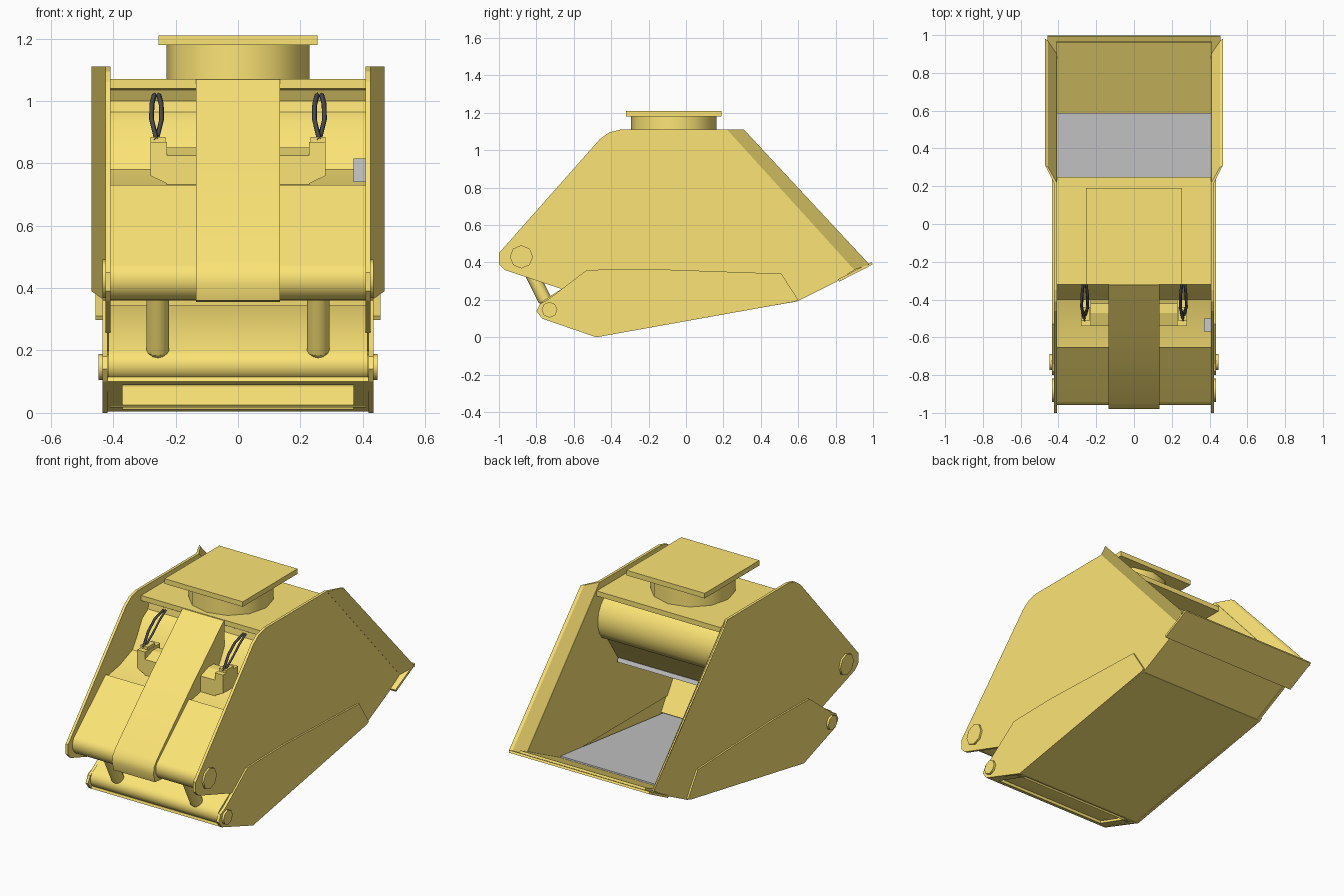
import bpy, bmesh, math
from mathutils import Vector

if "Cube" in bpy.data.objects:
    bpy.data.objects.remove(bpy.data.objects["Cube"])


def material(name, rgb):
    m = bpy.data.materials.new(name)
    m.diffuse_color = (*rgb, 1)
    m.use_nodes = True
    m.node_tree.nodes["Principled BSDF"].inputs["Base Color"].default_value = m.diffuse_color
    return m


YELLOW = material("yellow_paint", (0.98, 0.78, 0.18))
RUBBER = material("hose_rubber", (0.07, 0.07, 0.08))


def finish(name, bm, mat, smooth=None):
    bmesh.ops.recalc_face_normals(bm, faces=bm.faces[:])
    me = bpy.data.meshes.new(name)
    bm.to_mesh(me)
    bm.free()
    ob = bpy.data.objects.new(name, me)
    bpy.context.collection.objects.link(ob)
    if mat:
        me.materials.append(mat)
    if smooth:
        bpy.ops.object.select_all(action='DESELECT')
        ob.select_set(True)
        bpy.context.view_layer.objects.active = ob
        bpy.ops.object.shade_smooth_by_angle(angle=math.radians(smooth))
    return ob


def prism(name, pts, x0, x1, mat=YELLOW, smooth=None):
    """Side (y, z) profile extruded across x."""
    bm = bmesh.new()
    f = bm.faces.new([bm.verts.new((x0, y, z)) for y, z in pts])
    r = bmesh.ops.extrude_face_region(bm, geom=[f])
    verts = [v for v in r["geom"] if isinstance(v, bmesh.types.BMVert)]
    bmesh.ops.translate(bm, verts=verts, vec=(x1 - x0, 0, 0))
    return finish(name, bm, mat, smooth)


def box(name, x0, x1, y0, y1, z0, z1, mat=YELLOW):
    return prism(name, [(y0, z0), (y1, z0), (y1, z1), (y0, z1)], x0, x1, mat)


def strip(name, a, b, t, x0, x1, mat=YELLOW):
    """Flat plate from a to b in (y, z), thickness t towards its left side."""
    d = (Vector(b) - Vector(a)).normalized() * t
    n = Vector((-d.y, d.x))
    return prism(name, [a, b, tuple(Vector(b) + n), tuple(Vector(a) + n)], x0, x1, mat)


def rod(name, a, b, r, sides, r2=None, mat=YELLOW):
    a, b = Vector(a), Vector(b)
    bm = bmesh.new()
    bmesh.ops.create_cone(bm, cap_ends=True, segments=sides, radius1=r,
                          radius2=r if r2 is None else r2, depth=(b - a).length)
    bm.transform((b - a).to_track_quat('Z', 'Y').to_matrix().to_4x4())
    bmesh.ops.translate(bm, verts=bm.verts[:], vec=(a + b) / 2)
    return finish(name, bm, mat, 46)


def arc(cy, cz, r, a0, a1, n):
    return [(cy + r * math.cos(math.radians(a0 + (a1 - a0) * i / n)),
             cz + r * math.sin(math.radians(a0 + (a1 - a0) * i / n))) for i in range(n + 1)]


# side plates, lower cheeks, flared rear wings, pivot caps
SIDE = [(-1, .45), (-.46, 1.06), (-.41, 1.095), (-.35, 1.11), (.22, 1.11), (.90, .36),
        (.80, .295), (.59, .19), (.5, .2), (-.5, .2), (-.67, .26), (-.97, .36), (-1, .39)]
CHEEK = [(-.80, .14), (-.77, .10), (-.48, 0), (.58, .19), (.60, .20), (.51, .34),
         (-.2, .365), (-.53, .36), (-.74, .20), (-.78, .18)]
for s, side in ((-1, "left"), (1, "right")):
    prism(side + "_side_plate", SIDE, s * .408, s * .424)
    prism(side + "_lower_cheek", CHEEK, s * .418, s * .434)
    bm = bmesh.new()
    ring = [(.41, .22, 1.11), (.455, .30, 1.11), (.47, .31, 1.11), (.425, .22, 1.11)]
    low = [(.41, .90, .36), (.455, .97, .385), (.47, .98, .39), (.425, .90, .36)]
    A = [bm.verts.new((s * x, y, z)) for x, y, z in ring]
    B = [bm.verts.new((s * x, y, z)) for x, y, z in low]
    bm.faces.new(A)
    bm.faces.new(B)
    for i in range(4):
        j = (i + 1) % 4
        bm.faces.new((A[i], A[j], B[j], B[i]))
    finish(side + "_rear_wing", bm, YELLOW)
    rod(side + "_upper_pivot", (s * .40, -.88, .43), (s * .435, -.88, .43), .062, 8)
    rod(side + "_lower_pivot", (s * .40, -.73, .147), (s * .447, -.73, .147), .042, 8)

# swing jaw and drum housing, with a hollow pocket for the motors
front = [(-.30, 1.045), (-.27, 1.035), (-.25, 1.0), (-.255, .965), (-.31, .93), (-.36, .84),
         (-.40, .78), (-.52, .735), (-.65, .712), (-.65, .73), (-.94, .475)]
nose = arc(-.89, .43, .07, 150, 270, 6)
under = [(-.75, .37), (-.5, .40), (.05, .60), (.15, .75)]
drum = arc(.08, .88, .16, -40, 80, 8)
prism("swing_jaw_housing", front + nose + under + drum, -.408, .408, smooth=35)
strip("swing_jaw_wear_plate", (-.5, .375), (.07, .585), .025, -.40, .40, None)

# top plate, mounting neck and flange
box("top_plate", -.41, .41, -.32, .25, 1.04, 1.07)
rod("mount_neck", (0, -.065, 1.06), (0, -.065, 1.185), .229, 12)
box("mount_flange", -.255, .255, -.32, .19, 1.18, 1.21)

# central drive cover
prism("drive_cover", [(-.318, 1.068), (-.325, 1.068), (-.63, .79), (-.95, .485), (-.975, .45),
                      (-.98, .41), (-.965, .36), (-.90, .355), (-.6, .5), (-.318, .8)],
      -.135, .135, smooth=30)

# fixed lower jaw: floor plates, rounded discharge nose, wear plate
strip("bottom_plate", (-.48, .005), (.585, .19), .02, -.42, .42)
strip("rear_floor", (.58, .19), (.97, .383), .02, -.41, .41)
strip("cutting_lip", (.82, .298), (.998, .389), .014, -.457, .457)
prism("discharge_nose", arc(-.73, .155, .052, 270, 125, 8) + [(-.53, .345), (-.50, .345), (-.36, .12),
      (-.42, .08)], -.415, .415, smooth=40)
strip("fixed_jaw_wear_plate", (-.40, .085), (.59, .20), .025, -.408, .408, None)

# framed opening under the nose with an inset panel
P, Q = Vector((-.77, .10)), Vector((-.48, .005))
along = lambda t: tuple(P.lerp(Q, t))
for s, side in ((-1, "left"), (1, "right")):
    strip(side + "_opening_frame", along(0), along(1), .015, s * .37, s * .42)
strip("opening_frame_front", along(0), along(.12), .015, -.37, .37)
strip("opening_frame_rear", along(.92), along(1), .015, -.37, .37)
strip("opening_inset_panel", (-.53, .018), (-.44, .10), .01, -.41, .41)

# adjusting rods, motors and hose loops
for s, side in ((-1, "left"), (1, "right")):
    x = s * .257
    rod(side + "_adjust_rod", (x, -.86, .41), (x, -.755, .20), .036, 12)
    rod(side + "_adjust_rod_tip", (x, -.755, .20), (x, -.733, .157), .036, 12, .012)
    prism(side + "_motor_shaft_housing", [(-.54, .728), (-.42, .728), (-.42, .85), (-.47, .85),
          (-.54, .825)], s * .13, s * .23)
    motor = box(side + "_motor", s * .228, s * .28, -.54, -.40, .735, .868)
    for v in motor.data.vertices:
        if abs(v.co.x) > .27 and v.co.z < .8:
            v.co.z += .025
    box(side + "_hose_fitting", s * .232, s * .28, -.51, -.44, .86, .885)
    for k in (-1, 1):
        cu = bpy.data.curves.new("hose", 'CURVE')
        cu.dimensions = '3D'
        cu.bevel_depth = .008
        cu.bevel_resolution = 0
        path = [(0, -.50 + .01 * k, .875), (.016, -.44, .94), (.015, -.38, .99),
                (.007, -.31, 1.02)]
        sp = cu.splines.new('POLY')
        sp.points.add(len(path) - 1)
        for p, (dx, y, z) in zip(sp.points, path):
            p.co = (x + s * .004 + k * dx, y, z, 1)
        cu.materials.append(RUBBER)
        ob = bpy.data.objects.new(side + "_hose", cu)
        bpy.context.collection.objects.link(ob)

# small control box on the right side plate
box("control_box", .37, .41, -.57, -.50, .74, .815, None)
